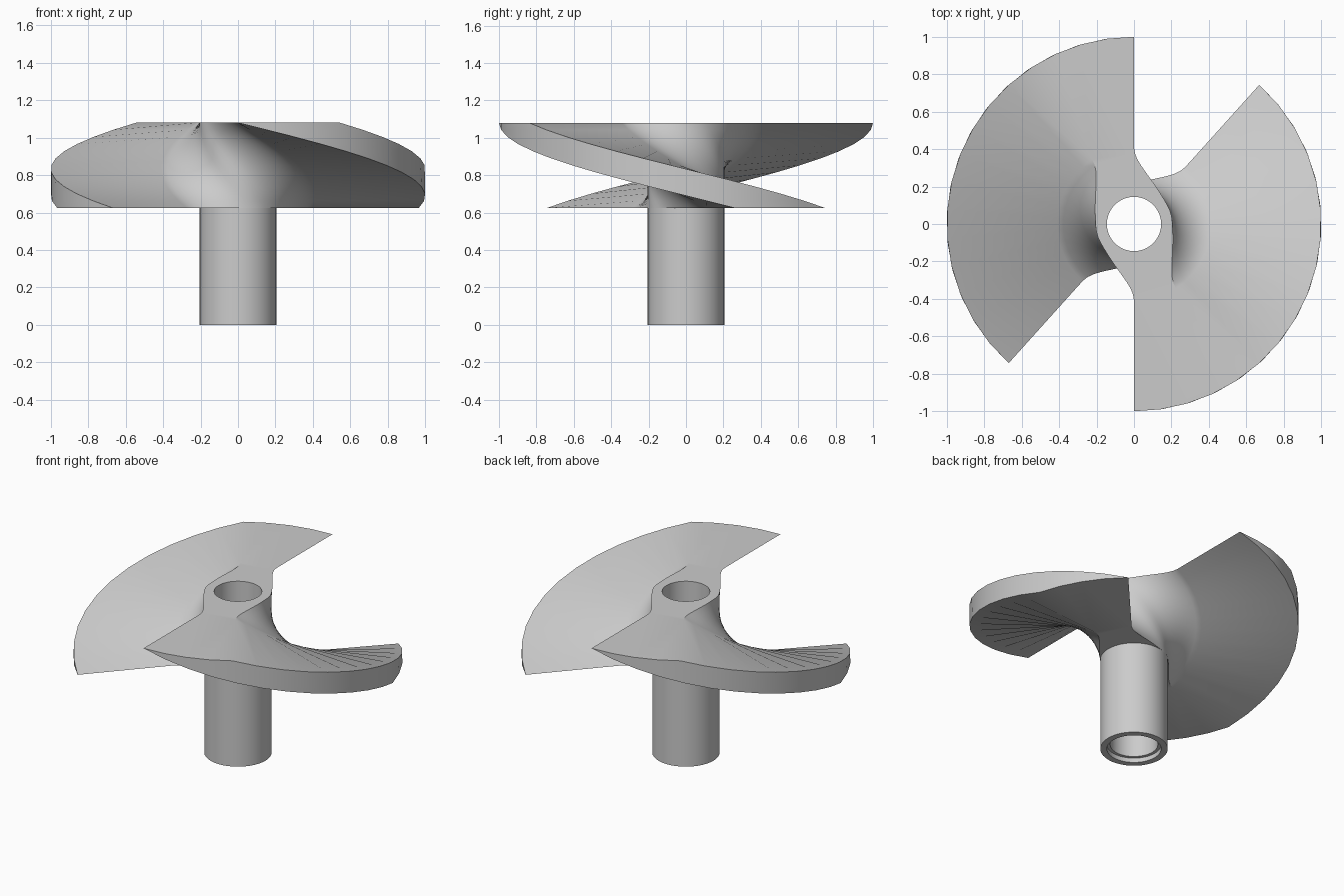
import bpy, bmesh
from math import radians, cos, sin, sqrt

cube = bpy.data.objects.get("Cube")
if cube:
    bpy.data.objects.remove(cube)

TOP, BOTTOM = 1.08, 0.625            # height range of the blades
HUB, BORE, ROOT = 0.205, 0.145, 0.41 # radii of hub, hole and blade root
TWIST, WEDGE, FILLET = 105, 33, 60   # angles in degrees
STEPS = 12

metal = bpy.data.materials.new("plain_grey_metal")
metal.use_nodes = True
grey = (0.6, 0.6, 0.6, 1)
metal.diffuse_color = grey
bsdf = metal.node_tree.nodes["Principled BSDF"]
bsdf.inputs["Base Color"].default_value = grey
bsdf.inputs["Roughness"].default_value = 0.5


def polar(r, deg, z):
    return (r * cos(radians(deg)), r * sin(radians(deg)), z)


def skin(bm, rings):
    """Join successive closed rings of points with quads."""
    loops = [[bm.verts.new(p) for p in ring] for ring in rings]
    n = len(loops[0])
    for low, high in zip(loops, loops[1:]):
        for i in range(n):
            j = (i + 1) % n
            bm.faces.new((low[i], low[j], high[j], high[i]))
    return loops


def ring(r, z, n=40):
    return [polar(r, 360 * i / n, z) for i in range(n)]


def cap(bm, outer, z, up):
    """Fill flat between an outer loop and the round hole."""
    inner = [bm.verts.new(p) for p in ring(BORE, z)]
    edges = []
    for loop in (outer, inner):
        for a, b in zip(loop, loop[1:] + loop[:1]):
            edges.append(bm.edges.get((a, b)) or bm.edges.new((a, b)))
    made = bmesh.ops.triangle_fill(bm, edges=edges, use_beauty=True)["geom"]
    for f in made:
        if isinstance(f, bmesh.types.BMFace):
            f.normal_update()
            if (f.normal.z > 0) != up:
                f.normal_flip()


def finish(bm, name):
    mesh = bpy.data.meshes.new(name)
    bm.to_mesh(mesh)
    bm.free()
    mesh.materials.append(metal)
    obj = bpy.data.objects.new(name, mesh)
    bpy.context.collection.objects.link(obj)
    bpy.ops.object.select_all(action='DESELECT')
    obj.select_set(True)
    bpy.context.view_layer.objects.active = obj
    bpy.ops.object.shade_smooth_by_angle(angle=radians(30))


# Flat cross-section: hub circle, two wedge blades and rounded blade roots
def fillet():
    """Pairs of radius and angle from hub to blade flank."""
    span = ROOT - HUB
    pts = []
    for k in range(11):
        a = radians(90 * k / 10)
        pts.append((ROOT - span * cos(a), FILLET * (1 - sin(a))))
    return pts


section = []
for turn in (0, 180):
    start = turn + 15
    section += [(r, start - d) for r, d in fillet()]
    section += [(1, start + WEDGE * k / 4) for k in range(5)]
    section += [(r, start + WEDGE + d) for r, d in reversed(fillet())]
    gap = 180 - WEDGE - 2 * FILLET
    section += [(HUB, start + WEDGE + FILLET + gap * k / 3) for k in (1, 2)]

# Blades: the cross-section swept upward with a twist
bm = bmesh.new()
rings = []
for s in range(STEPS + 1):
    t = s / STEPS
    z = BOTTOM + (TOP - BOTTOM) * t
    rings.append([polar(r, a - TWIST * t, z) for r, a in section])
loops = skin(bm, rings)
cap(bm, loops[0], BOTTOM, False)
cap(bm, loops[-1], TOP, True)
finish(bm, "twin_blades")

# Shaft sleeve: bore, stepped bottom opening and outer wall
bm = bmesh.new()
path = [(BORE, TOP), (BORE, 0.03), (0.165, 0.03), (0.165, 0), (HUB, 0), (HUB, BOTTOM)]
skin(bm, [ring(r, z) for r, z in path])
finish(bm, "shaft_sleeve")
